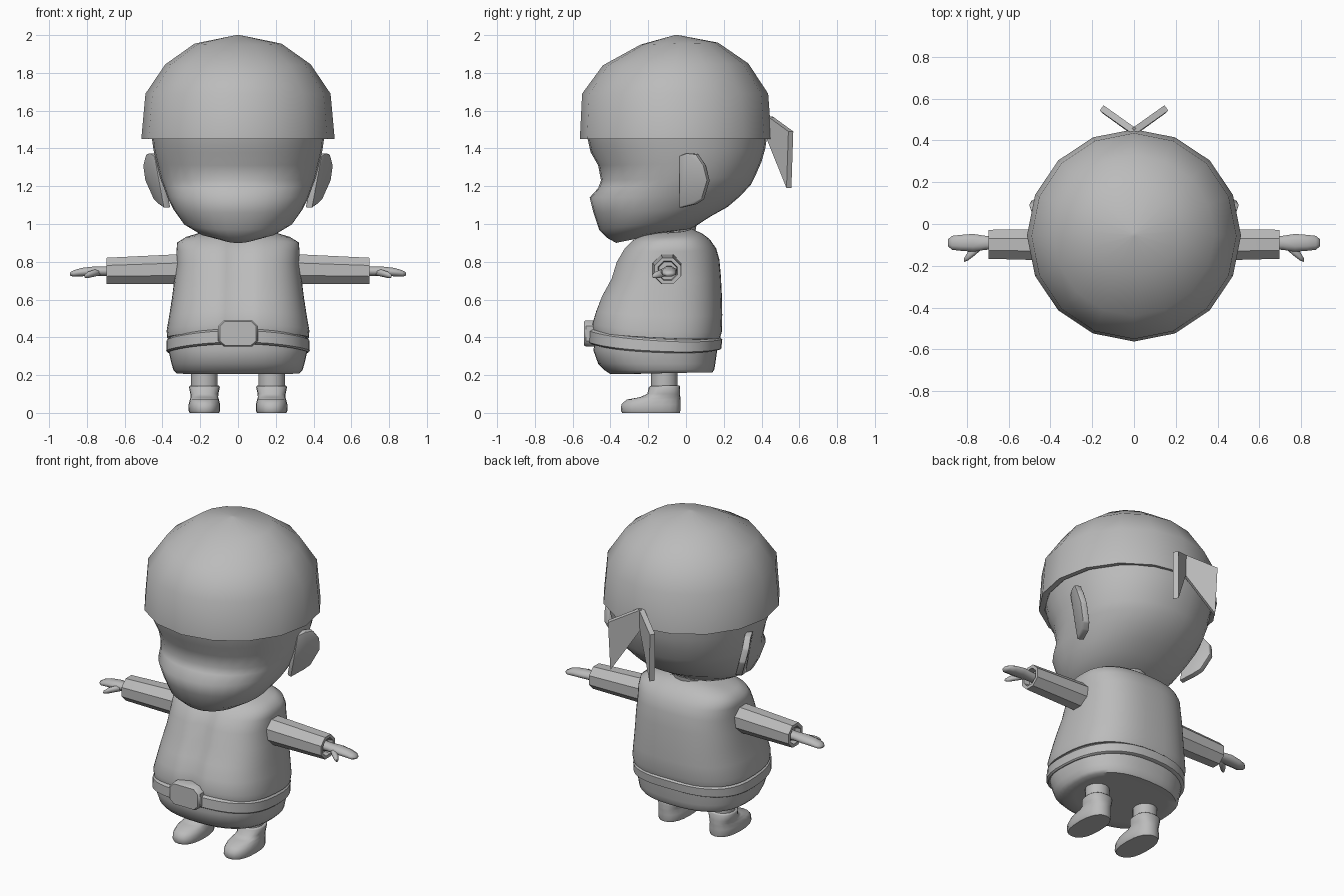
import bpy, bmesh, math
from mathutils import Vector

grey = bpy.data.materials.new("plain grey")
grey.diffuse_color = (0.5, 0.5, 0.5, 1)


def finish(name, bm, mirror=False, angle=40):
    bmesh.ops.recalc_face_normals(bm, faces=bm.faces)
    me = bpy.data.meshes.new(name)
    bm.to_mesh(me)
    bm.free()
    me.materials.append(grey)
    ob = bpy.data.objects.new(name, me)
    bpy.context.collection.objects.link(ob)
    bpy.ops.object.select_all(action='DESELECT')
    ob.select_set(True)
    bpy.context.view_layer.objects.active = ob
    bpy.ops.object.shade_smooth_by_angle(angle=math.radians(angle))
    if mirror:
        ob.modifiers.new("mirror", 'MIRROR')
    return ob


def skin(bm, loops, cap=True):
    rows = [[bm.verts.new(p) for p in l] for l in loops]
    n = len(rows[0])
    for a, b in zip(rows, rows[1:]):
        for i in range(n):
            j = (i + 1) % n
            bm.faces.new((a[i], a[j], b[j], b[i]))
    if cap:
        bm.faces.new(rows[0])
        bm.faces.new(rows[-1])


def power(v, p):
    return math.copysign(abs(v) ** (2 / p), v)


def stack(name, rings, n=32, p=2.0, cx=0, sag=0, groove=0, mirror=False, angle=40):
    """Upright loft; each ring is front y, front z, back y, back z, half width."""
    loops = []
    for yf, zf, yb, zb, w in rings:
        loop = []
        for i in range(n):
            t = 2 * math.pi * i / n
            c, s = power(math.cos(t), p), power(math.sin(t), p)
            f = (1 - c) / 2
            x, y, z = w * s, yf + (yb - yf) * f, zf + (zb - zf) * f
            if groove and math.cos(t) > 0:
                y += groove * math.exp(-(x / 0.055) ** 4)
            loop.append((cx + x, y, z - sag * s * s))
        loops.append(loop)
    bm = bmesh.new()
    skin(bm, loops)
    return finish(name, bm, mirror, angle)


def limb(name, rings, n=8, angle=40):
    """Mirrored loft along x; each ring is x, y, z, y radius, z radius."""
    bm = bmesh.new()
    skin(bm, [[(x, y + ry * math.cos(2 * math.pi * (i + .5) / n),
                z + rz * math.sin(2 * math.pi * (i + .5) / n)) for i in range(n)]
              for x, y, z, ry, rz in rings])
    return finish(name, bm, True, angle)


def plate(name, pts, offset, bevel=0.0):
    """Mirrored slab: an outline swept by an offset."""
    bm = bmesh.new()
    off = Vector(offset)
    skin(bm, [[Vector(p) - off for p in pts], [Vector(p) + off for p in pts]])
    if bevel:
        bmesh.ops.bevel(bm, geom=bm.edges[:], offset=bevel, segments=2,
                        affect='EDGES', profile=0.5)
    return finish(name, bm, True)


# Head with heavy jaw, muzzle step and sloping nape
stack("head", [
    (-.37, .90, -.10, .955, .09), (-.415, .925, .03, .975, .20),
    (-.46, .97, .13, 1.04, .29), (-.49, 1.06, .22, 1.09, .34),
    (-.51, 1.14, .29, 1.15, .375), (-.465, 1.19, .345, 1.21, .395),
    (-.45, 1.23, .365, 1.25, .41), (-.465, 1.31, .40, 1.33, .43),
    (-.505, 1.38, .42, 1.40, .447), (-.525, 1.47, .43, 1.47, .458)], p=2.15, angle=60)

# Faceted domed cap
stack("cap", [
    (-.53, 1.47, .42, 1.47, .46), (-.53, 1.45, .435, 1.45, .48),
    (-.562, 1.45, .453, 1.45, .512), (-.55, 1.69, .435, 1.69, .49),
    (-.44, 1.84, .33, 1.85, .385), (-.24, 1.95, .17, 1.96, .23),
    (-.06, 2.0, -.04, 2.0, .01)], n=16, angle=50)

# Cloth tails knotted behind the cap
plate("cap_tail", [(.0, .445, 1.57), (.155, .555, 1.49), (.145, .545, 1.19),
                   (.0, .44, 1.45)], (.009, -.013, 0))

# Ears flaring backward from the head
plate("ear", [(.425, -.03, 1.36), (.45, .01, 1.375), (.47, .06, 1.37), (.487, .10, 1.31),
              (.475, .12, 1.23), (.43, .09, 1.13), (.40, .05, 1.105), (.375, -.03, 1.085)],
      (.018, -.008, 0), .007)

# Neck
stack("neck", [(-.20, .90, .04, .90, .12), (-.20, 1.02, .06, 1.02, .12)], n=16)

# Tunic below the belt
stack("tunic", [
    (-.33, .205, .09, .215, .27), (-.40, .205, .14, .215, .325),
    (-.43, .225, .15, .23, .342), (-.465, .26, .155, .26, .352),
    (-.49, .33, .165, .33, .368), (-.48, .42, .17, .40, .365)], p=2.5, n=40, angle=50)

# Belt band, dipping at the sides
stack("belt", [
    (-.46, .37, .15, .335, .34), (-.502, .365, .178, .335, .372),
    (-.517, .375, .187, .34, .38), (-.515, .435, .192, .39, .378),
    (-.50, .445, .18, .40, .368), (-.46, .445, .15, .40, .34)],
    p=2.5, n=40, sag=.03)

# Vest with an open channel down the front
stack("vest", [
    (-.45, .425, .15, .395, .33), (-.493, .43, .18, .395, .375),
    (-.50, .47, .19, .43, .378), (-.48, .54, .192, .52, .364),
    (-.45, .62, .19, .62, .35), (-.40, .71, .185, .72, .338),
    (-.372, .80, .177, .81, .326), (-.33, .87, .16, .87, .326),
    (-.285, .915, .125, .92, .322), (-.235, .942, .085, .95, .275),
    (-.18, .96, .03, .975, .20)], p=2.6, n=56, sag=.015, groove=.035, angle=55)

# Buckle
buckle = [(-.105, .38), (-.075, .352), (.075, .352), (.105, .38),
          (.105, .46), (.075, .49), (-.075, .49), (-.105, .46)]
bm = bmesh.new()
skin(bm, [[(x * k, y, .42 + (z - .42) * k) for x, z in buckle]
          for y, k in ((-.46, 1), (-.53, 1), (-.54, .92))])
finish("buckle", bm)

# Sleeves with a recessed cuff, then hands and thumbs
limb("sleeve", [(.24, -.10, .76, .085, .085), (.34, -.10, .76, .082, .085),
                (.695, -.097, .752, .075, .075), (.695, -.097, .752, .055, .055),
                (.66, -.097, .752, .05, .05)])
limb("hand", [(.65, -.09, .75, .035, .03), (.71, -.09, .75, .036, .026),
              (.77, -.09, .75, .046, .026), (.83, -.09, .745, .041, .024),
              (.87, -.09, .738, .036, .018), (.89, -.09, .735, .018, .009)], angle=70)
limb("thumb", [(.72, -.09, .747, .025, .018), (.76, -.125, .74, .026, .02),
               (.795, -.155, .73, .022, .018), (.812, -.172, .724, .010, .009)], angle=70)

# Legs and boots
stack("leg", [(-.185, .10, -.045, .10, .07), (-.185, .25, -.045, .25, .07)],
      n=16, cx=.178, mirror=True)
stack("boot", [
    (-.338, 0, -.033, 0, .078), (-.345, .012, -.03, .012, .084),
    (-.342, .045, -.03, .045, .083), (-.315, .07, -.03, .07, .077),
    (-.245, .083, -.03, .083, .073), (-.205, .10, -.033, .10, .074),
    (-.197, .135, -.032, .14, .082), (-.19, .142, -.037, .146, .076)],
    n=20, p=2.4, cx=.178, mirror=True, angle=55)
